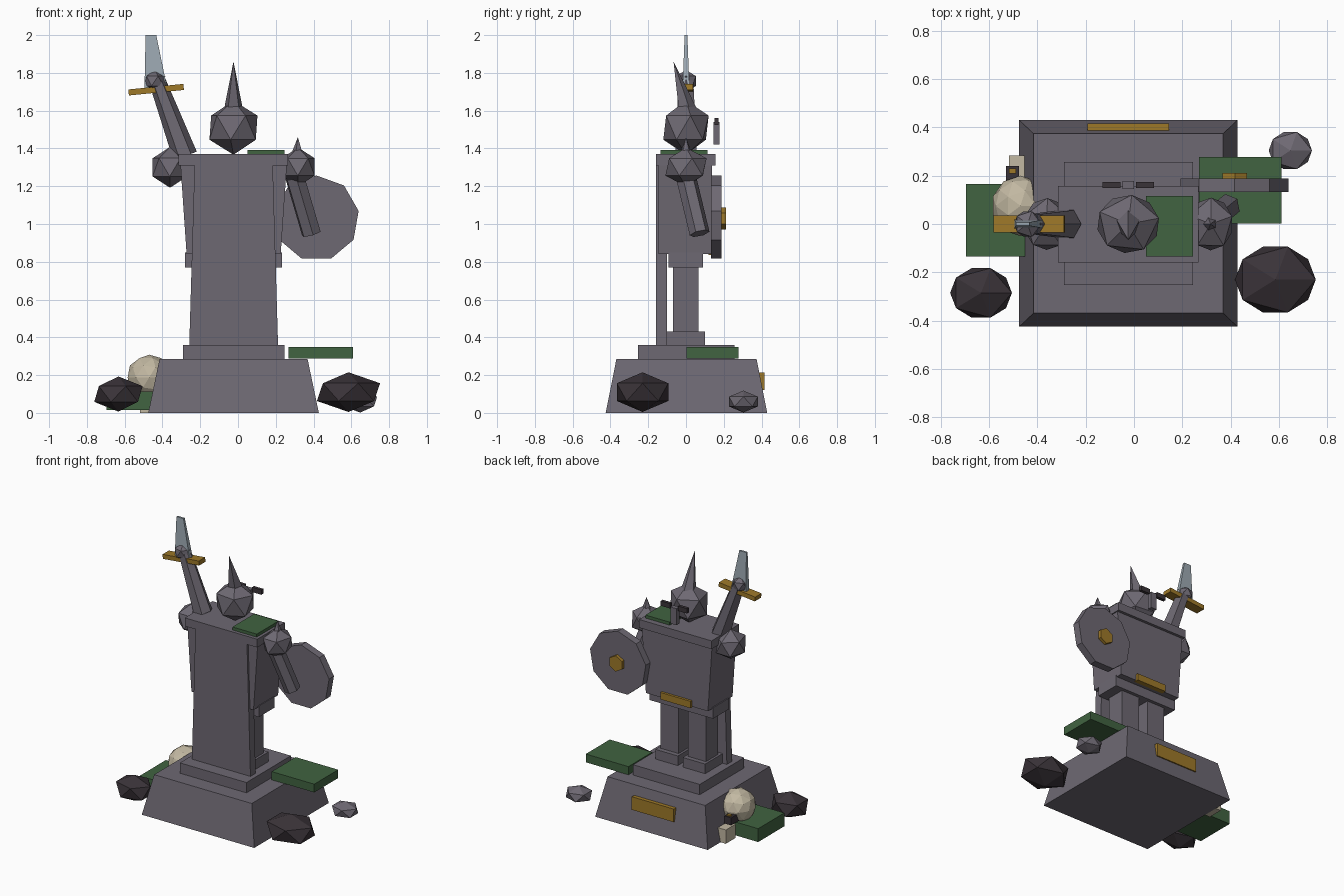
import bpy, bmesh, math
from mathutils import Vector, Matrix

cube = bpy.data.objects.get("Cube")
if cube:
    bpy.data.objects.remove(cube, do_unlink=True)


def material(name, rgb):
    m = bpy.data.materials.new(name)
    m.use_nodes = True
    m.diffuse_color = (*rgb, 1)
    m.node_tree.nodes["Principled BSDF"].inputs["Base Color"].default_value = (*rgb, 1)
    return m


STONE = material("grey stone", (0.155, 0.14, 0.17))
DARK = material("dark rock", (0.042, 0.033, 0.04))
MOSS = material("moss green", (0.052, 0.125, 0.052))
GOLD = material("old gold", (0.34, 0.19, 0.022))
BONE = material("bone", (0.54, 0.48, 0.36))
STEEL = material("steel", (0.34, 0.4, 0.45))
CX = -0.024  # statue centre line


def finish(name, bm, mat):
    bmesh.ops.recalc_face_normals(bm, faces=bm.faces)
    me = bpy.data.meshes.new(name)
    bm.to_mesh(me)
    bm.free()
    me.materials.append(mat)
    ob = bpy.data.objects.new(name, me)
    bpy.context.collection.objects.link(ob)
    return ob


def box(name, mat, x, y, z, taper=(1, 1), tilt=0):
    """Box from ranges; taper scales the top, tilt turns it about y."""
    bm = bmesh.new()
    bmesh.ops.create_cube(bm, size=1)
    size = Vector((x[1] - x[0], y[1] - y[0], z[1] - z[0]))
    mid = Vector((sum(x), sum(y), sum(z))) / 2
    for v in bm.verts:
        if v.co.z > 0:
            v.co.x *= taper[0]
            v.co.y *= taper[1]
        v.co = v.co * size
    bm.transform(Matrix.Translation(mid) @ Matrix.Rotation(tilt, 4, 'Y'))
    return finish(name, bm, mat)


def ball(name, mat, centre, radii, detail=1, turn=0):
    bm = bmesh.new()
    bmesh.ops.create_icosphere(bm, subdivisions=detail, radius=1)
    bm.transform(Matrix.Translation(centre) @ Matrix.Diagonal((*radii, 1))
                 @ Matrix.Rotation(turn, 4, 'Z'))
    return finish(name, bm, mat)


def rod(name, mat, a, b, r1, r2, sides=6, turn=0):
    """Prism or cone running from a to b."""
    a, b = Vector(a), Vector(b)
    bm = bmesh.new()
    bmesh.ops.create_cone(bm, cap_ends=True, segments=sides, radius1=r1,
                          radius2=r2, depth=(b - a).length)
    rot = (b - a).to_track_quat('Z', 'Y').to_matrix().to_4x4()
    bm.transform(Matrix.Translation((a + b) / 2) @ rot @ Matrix.Rotation(turn, 4, 'Z'))
    return finish(name, bm, mat)


# Pedestal
box("pedestal", STONE, (-0.475, 0.428), (-0.425, 0.43), (0, 0.285), (0.868, 0.868))
box("pedestal_step", STONE, (-0.29, 0.245), (-0.253, 0.257), (0.285, 0.36))
box("plaque", GOLD, (-0.192, 0.145), (0.37, 0.415), (0.12, 0.215))

# Legs and boots
for side, s in (("left", 1), ("right", -1)):
    c = CX + s * 0.11
    box(side + "_boot", STONE, (c - 0.09, c + 0.09), (-0.1, 0.1), (0.36, 0.43))
    box(side + "_leg", STONE, (c - 0.073, c + 0.073), (-0.07, 0.066), (0.43, 0.78))

# Body
box("hips", STONE, (-0.28, 0.232), (-0.093, 0.09), (0.77, 0.85))
box("torso", STONE, (-0.272, 0.226), (-0.145, 0.137), (0.84, 1.31), (1.13, 1))
box("collar", STONE, (-0.315, 0.266), (-0.16, 0.157), (1.31, 1.37))
box("cape", STONE, (-0.258, 0.212), (-0.16, -0.1), (0.36, 1.32), (0.88, 1))
box("belt_buckle", GOLD, (-0.145, 0.097), (0.12, 0.155), (0.835, 0.885))
box("shoulder_moss", MOSS, (0.05, 0.245), (-0.135, 0.115), (1.36, 1.392))

# Head
ball("head", STONE, (CX, 0, 1.51), (0.145, 0.135, 0.143), turn=0.2)
rod("helmet_spike", STONE, (CX, 0.005, 1.6), (CX, -0.066, 1.86), 0.053, 0, 5)
box("nose_guard", STONE, (CX - 0.024, CX + 0.024), (0.145, 0.178), (1.42, 1.54))
for side, s in (("left", 1), ("right", -1)):
    c = CX + s * 0.069
    box(side + "_eye_slit", DARK, (c - 0.037, c + 0.037), (0.15, 0.173), (1.525, 1.56))

# Shoulders
ball("right_shoulder", STONE, (-0.36, 0, 1.3), (0.108, 0.12, 0.108), turn=0.3)
ball("left_shoulder", STONE, (0.318, 0, 1.302), (0.103, 0.122, 0.103), turn=0.3)
rod("shoulder_spike", STONE, (0.315, 0, 1.34), (0.317, 0, 1.46), 0.045, 0, 5)

# Raised arm with sword
rod("right_arm", STONE, (-0.28, 0, 1.36), (-0.425, 0, 1.75), 0.066, 0.045)
ball("right_hand", STONE, (-0.44, 0, 1.757), (0.062, 0.062, 0.058))
box("sword_guard", GOLD, (-0.58, -0.287), (-0.036, 0.036), (1.695, 1.727), tilt=-0.1)
blade = box("sword_blade", STEEL, (-0.495, -0.375), (-0.018, 0.018), (1.72, 2.0), (0.47, 0.4))
for v in blade.data.vertices:  # one straight edge, one slanting edge
    if v.co.z > 1.9:
        v.co.x -= 0.026

# Lowered arm with shield
rod("left_arm", STONE, (0.3, 0, 1.25), (0.388, 0.072, 0.95), 0.054, 0.054)
rod("shield", STONE, (0.415, 0.132, 1.03), (0.415, 0.188, 1.03), 0.227, 0.227, 9)
shield = bpy.data.objects["shield"]
top = max(v.co.z for v in shield.data.vertices)
low = min(v.co.z for v in shield.data.vertices)
if top - 1.03 < 1.03 - low:  # single point of the rim goes upward
    for v in shield.data.vertices:
        v.co.z = 2.06 - v.co.z
    shield.data.flip_normals()
rod("shield_boss", GOLD, (0.417, 0.18, 1.03), (0.417, 0.212, 1.03), 0.058, 0.058, 6)

# Moss slabs
box("moss_ledge", MOSS, (0.268, 0.61), (0.003, 0.278), (0.288, 0.348))
box("moss_ground", MOSS, (-0.695, -0.42), (-0.135, 0.165), (0.015, 0.112))

# Fallen rocks
ball("rock_right", DARK, (-0.633, -0.285, 0.1), (0.143, 0.12, 0.093))
ball("rock_left", DARK, (0.585, -0.23, 0.11), (0.187, 0.16, 0.105))
ball("rock_small", STONE, (0.647, 0.304, 0.06), (0.1, 0.09, 0.058))

# Skull
ball("skull", BONE, (-0.47, 0.075, 0.188), (0.12, 0.125, 0.12), detail=2)
box("skull_jaw", BONE, (-0.518, -0.445), (0.17, 0.283), (0.0, 0.1))
box("eye_socket", DARK, (-0.53, -0.475), (0.15, 0.24), (0.12, 0.175))
box("eye_gem", GOLD, (-0.517, -0.488), (0.21, 0.23), (0.15, 0.184))
